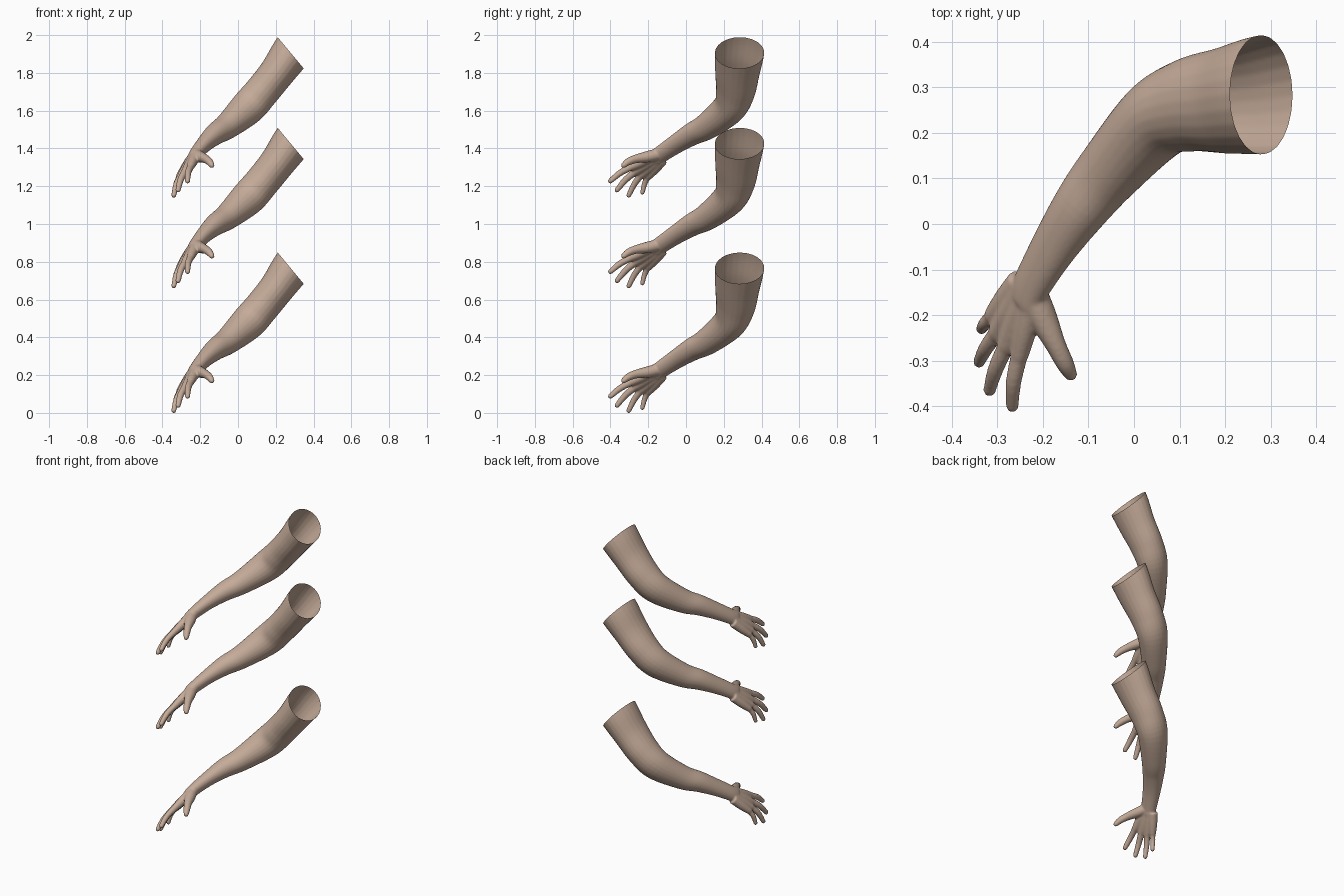
import bpy, bmesh, math
from mathutils import Vector

if "Cube" in bpy.data.objects:
    bpy.data.objects.remove(bpy.data.objects["Cube"])

skin = bpy.data.materials.new("skin")
skin.diffuse_color = (0.56, 0.41, 0.32, 1)
skin.use_nodes = True
skin.node_tree.nodes["Principled BSDF"].inputs["Base Color"].default_value = skin.diffuse_color


def spline(keys, steps):
    """Catmull-Rom interpolation through tuples of any length."""
    out = []
    for i in range(len(keys) - 1):
        p0, p1 = keys[max(i - 1, 0)], keys[i]
        p2, p3 = keys[i + 1], keys[min(i + 2, len(keys) - 1)]
        for s in range(steps):
            t = s / steps
            out.append([0.5 * (2 * b + (c - a) * t + (2 * a - 5 * b + 4 * c - d) * t * t
                               + (3 * b - a - 3 * c + d) * t ** 3)
                        for a, b, c, d in zip(p0, p1, p2, p3)])
    out.append(list(keys[-1]))
    return out


def tube(bm, keys, sides=24, steps=6, tip=False):
    """Closed loft of ellipses; keys are (x, y, z, half width, half depth)."""
    pts = spline(keys, steps)
    if tip:  # rounded fingertip
        c, prev = Vector(pts[-1][:3]), Vector(pts[-2][:3])
        d, (ra, rb) = (c - prev).normalized(), pts[-1][3:]
        for ang in (30, 55, 75):
            k = math.cos(math.radians(ang))
            q = c + d * ra * math.sin(math.radians(ang))
            pts.append([*q, ra * k, rb * k])
    rings = []
    for i, p in enumerate(pts):
        d = Vector(pts[min(i + 1, len(pts) - 1)][:3]) - Vector(pts[max(i - 1, 0)][:3])
        d.normalize()
        a = Vector((0, 1, 0))
        a = (a - d * a.dot(d)).normalized()
        b = d.cross(a)
        ring = []
        for k in range(sides):
            t = 2 * math.pi * k / sides
            ring.append(bm.verts.new(Vector(p[:3]) + a * p[3] * math.cos(t) + b * p[4] * math.sin(t)))
        rings.append(ring)
    for r0, r1 in zip(rings, rings[1:]):
        for k in range(sides):
            j = (k + 1) % sides
            bm.faces.new((r0[k], r0[j], r1[j], r1[k]))
    bm.faces.new(rings[0][::-1])
    bm.faces.new(rings[-1])


bm = bmesh.new()

# upper arm, elbow, forearm and wrist
tube(bm, [(0.36, 0.290, 0.88, 0.135, 0.110),
          (0.28, 0.283, 0.775, 0.131, 0.105),
          (0.205, 0.272, 0.670, 0.118, 0.094),
          (0.125, 0.262, 0.570, 0.104, 0.092),
          (0.050, 0.228, 0.485, 0.088, 0.092),
          (-0.055, 0.115, 0.390, 0.073, 0.070),
          (-0.119, 0.034, 0.347, 0.064, 0.058),
          (-0.176, -0.050, 0.295, 0.055, 0.044),
          (-0.224, -0.132, 0.240, 0.049, 0.035),
          (-0.240, -0.165, 0.215, 0.050, 0.030)])

# fingers: knuckle, tip and size, each with a palm bone running from the wrist
fingers = [((-0.252, -0.290, 0.172), (-0.267, -0.400, 0.098), 1.0),
           ((-0.281, -0.268, 0.147), (-0.317, -0.365, 0.050), 1.0),
           ((-0.301, -0.238, 0.128), (-0.340, -0.303, 0.022), 0.95),
           ((-0.309, -0.200, 0.122), (-0.335, -0.231, 0.036), 0.85)]
for i, (base, tip, s) in enumerate(fingers):
    k, t = Vector(base), Vector(tip)
    heel = Vector((-0.222, -0.155, 0.238)).lerp(Vector((-0.248, -0.125, 0.210)), i / 3)
    m = heel.lerp(k, 0.55)
    tube(bm, [(*heel, 0.030, 0.030), (*m, 0.028, 0.026), (*k, 0.021, 0.020)], 16, 4, True)
    bend = k.lerp(t, 0.5) + Vector((-0.005, -0.003, 0.006))
    tube(bm, [(*k, 0.019 * s, 0.019 * s), (*bend, 0.0175 * s, 0.0175 * s),
              (*t, 0.014 * s, 0.014 * s)], 16, 4, True)

# thumb
tube(bm, [(-0.222, -0.150, 0.238, 0.032, 0.032),
          (-0.200, -0.205, 0.226, 0.032, 0.030),
          (-0.172, -0.265, 0.215, 0.023, 0.023),
          (-0.152, -0.305, 0.200, 0.020, 0.020),
          (-0.139, -0.330, 0.181, 0.015, 0.015)], 16, 5, True)

raw = bpy.data.meshes.new("arm_blank")
bm.to_mesh(raw)
bm.free()

# fuse the parts into one smooth skin
blank = bpy.data.objects.new("arm_blank", raw)
bpy.context.collection.objects.link(blank)
fuse = blank.modifiers.new("fuse", 'REMESH')
fuse.mode = 'VOXEL'
fuse.voxel_size = 0.005
soft = blank.modifiers.new("soften", 'SMOOTH')
soft.factor = 0.5
soft.iterations = 6
mesh = bpy.data.meshes.new_from_object(blank.evaluated_get(bpy.context.evaluated_depsgraph_get()))
bpy.data.objects.remove(blank)

# slice off the shoulder end to leave an open rim
bm = bmesh.new()
bm.from_mesh(mesh)
bmesh.ops.bisect_plane(bm, geom=bm.verts[:] + bm.edges[:] + bm.faces[:],
                       plane_co=(0.28, 0.283, 0.775), plane_no=(0.77, 0, 0.64),
                       clear_outer=True)
low = min(v.co.z for v in bm.verts)
bmesh.ops.translate(bm, verts=bm.verts, vec=(0, 0, -low))
for f in bm.faces:
    f.smooth = True
bm.to_mesh(mesh)
bm.free()
mesh.materials.clear()
mesh.materials.append(skin)

# three stacked copies
for name, z in (("lower_arm_copy", 0), ("middle_arm_copy", 0.66), ("upper_arm_copy", 1.14)):
    ob = bpy.data.objects.new(name, mesh)
    ob.location.z = z
    bpy.context.collection.objects.link(ob)
